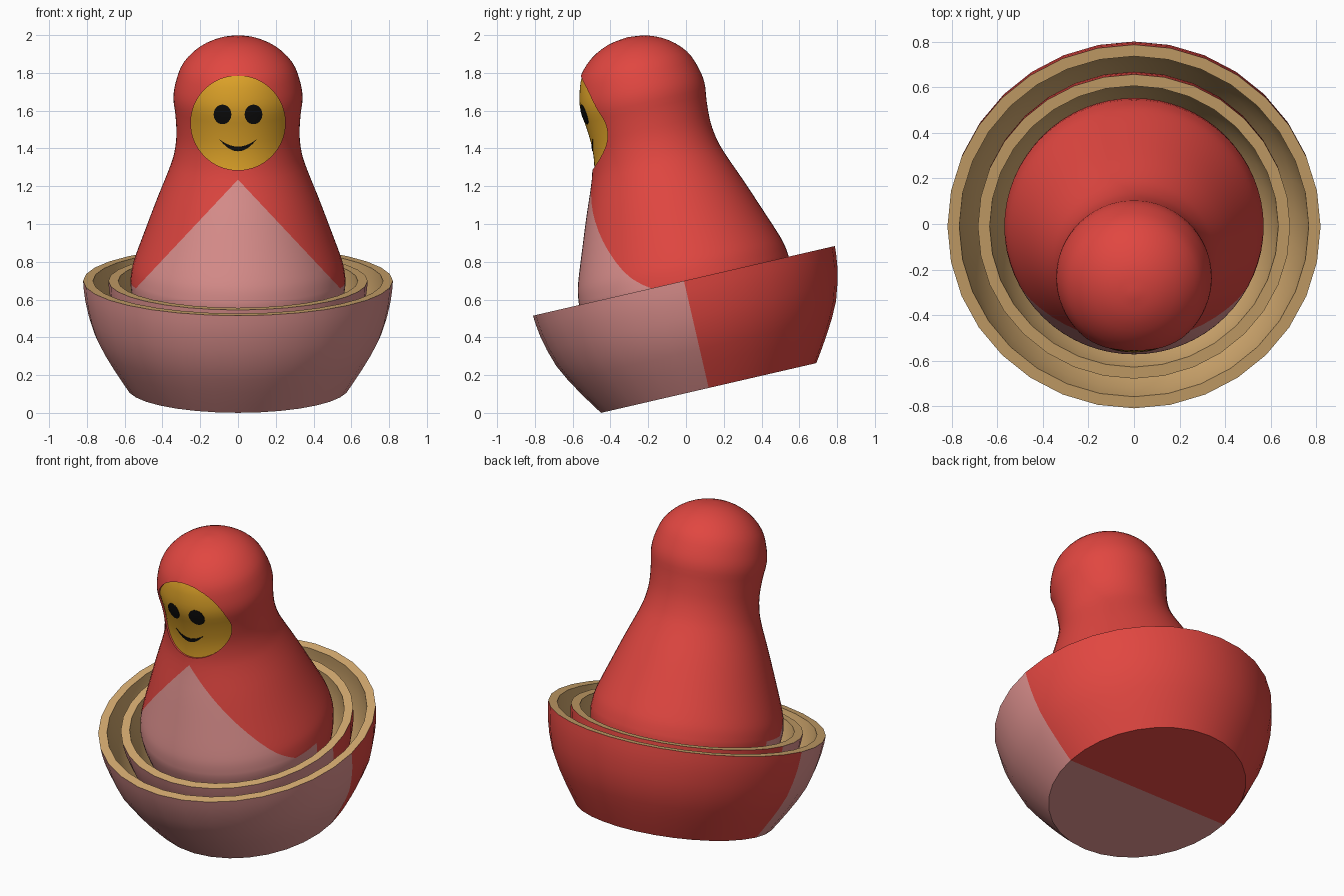
import bpy, bmesh, math
from mathutils import Matrix, Vector

if "Cube" in bpy.data.objects:
    bpy.data.objects.remove(bpy.data.objects["Cube"])

# Everything shares one axis that leans forward
TILT = Matrix.Translation((0, 0.12, 0.132)) @ Matrix.Rotation(math.radians(13), 4, 'X')
UNTILT = TILT.inverted()
RIM = 0.582


def material(name, rgb):
    m = bpy.data.materials.new(name)
    m.use_nodes = True
    m.diffuse_color = (*rgb, 1)
    m.node_tree.nodes["Principled BSDF"].inputs["Base Color"].default_value = (*rgb, 1)
    return m


red = material("red paint", (0.75, 0.062, 0.052))
pink = material("pink paint", (0.72, 0.28, 0.27))
wood = material("bare wood", (0.65, 0.4, 0.16))
yellow = material("yellow face", (0.74, 0.37, 0.022))
black = material("black paint", (0.004, 0.004, 0.004))


def make_object(name, bm, mats=()):
    bmesh.ops.recalc_face_normals(bm, faces=bm.faces)
    mesh = bpy.data.meshes.new(name)
    bm.to_mesh(mesh)
    bm.free()
    for m in mats:
        mesh.materials.append(m)
    obj = bpy.data.objects.new(name, mesh)
    bpy.context.scene.collection.objects.link(obj)
    return obj


def lathe(profile, steps):
    """Revolve (radius, height) points that start and end on the axis."""
    bm = bmesh.new()
    verts = [bm.verts.new((r, 0, h)) for r, h in profile]
    edges = [bm.edges.new(pair) for pair in zip(verts, verts[1:])]
    bmesh.ops.spin(bm, geom=verts + edges, cent=(0, 0, 0), axis=(0, 0, 1),
                   angle=2 * math.pi, steps=steps)
    bmesh.ops.remove_doubles(bm, verts=bm.verts, dist=0.0005)
    return bm


def smooth_curve(pts, n=3):
    """Catmull-Rom curve through the points."""
    pts = [Vector(p) for p in pts]
    ext = [pts[0]] + pts + [pts[-1]]
    out = []
    for a, b, c, d in zip(ext, ext[1:], ext[2:], ext[3:]):
        for i in range(n):
            t = i / n
            out.append(0.5 * (2 * b + (c - a) * t + (2 * a - 5 * b + 4 * c - d) * t ** 2
                              + (3 * b - a - 3 * c + d) * t ** 3))
    return out + [pts[-1]]


def prism(outline):
    """Cutter that runs front to back through an (x, z) outline."""
    bm = bmesh.new()
    face = bm.faces.new([bm.verts.new((x, -1, z)) for x, z in outline])
    ext = bmesh.ops.extrude_face_region(bm, geom=[face])
    moved = [v for v in ext["geom"] if isinstance(v, bmesh.types.BMVert)]
    bmesh.ops.translate(bm, verts=moved, vec=(0, 0.7, 0))
    cutter = make_object("cutter", bm)
    cutter.hide_render = True
    return cutter


def carve(obj, outline, operation):
    cutter = prism(outline)
    mod = obj.modifiers.new("carve", 'BOOLEAN')
    mod.object, mod.operation, mod.solver = cutter, operation, 'EXACT'
    deps = bpy.context.evaluated_depsgraph_get()
    mesh = bpy.data.meshes.new_from_object(obj.evaluated_get(deps))
    obj.modifiers.clear()
    obj.data = mesh
    bpy.data.objects.remove(cutter)


def ellipse(cx, cz, rx, rz, n):
    return [(cx + rx * math.cos(2 * math.pi * i / n), cz + rz * math.sin(2 * math.pi * i / n))
            for i in range(n)]


# Nested bowls: painted outside, bare wood rim and inside
BOWL = smooth_curve([(0.585, 0), (0.67, 0.13), (0.76, 0.295), (0.808, 0.47), (0.82, RIM)], 2)


def bowl(name, scale):
    lift = RIM * (1 - scale)
    wall = 0.052
    outer = [(r * scale, h * scale + lift) for r, h in BOWL]
    inner = [(r - wall, max(h, lift + 0.04)) for r, h in reversed(outer)]
    bm = lathe([(0, lift)] + outer + inner + [(0, lift + 0.04)], 32)
    bmesh.ops.recalc_face_normals(bm, faces=bm.faces)
    for f in bm.faces:
        c = f.calc_center_median()
        outward = f.normal.dot(Vector((c.x, c.y, 0))) > 0.001
        underside = c.z < lift + 0.01
        flat_top = f.normal.z > 0.9
        if (outward or underside) and not flat_top:
            f.material_index = 1 if c.y < 0 else 0
        else:
            f.material_index = 2
    bm.transform(TILT)
    return make_object(name, bm, (red, pink, wood))


parts = [bowl("outer_bowl", 1), bowl("middle_bowl", 0.837)]

# Doll body
LOWER = [(r * 0.695, h * 0.695 + RIM * 0.305) for r, h in BOWL]
UPPER = smooth_curve([(0.57, RIM), (0.562, 0.645), (0.544, 0.71), (0.495, 0.845),
                      (0.427, 1.028), (0.367, 1.18), (0.339, 1.27), (0.326, 1.37),
                      (0.331, 1.48), (0.342, 1.58), (0.327, 1.67), (0.29, 1.76),
                      (0.211, 1.84), (0.108, 1.89), (0, 1.906)])
DOLL = [(0, LOWER[0][1])] + LOWER[:-1] + [tuple(p) for p in UPPER]


def doll_shape(inset=1.0):
    bm = lathe([(r * inset, h) for r, h in DOLL], 64)
    bm.transform(TILT)
    return bm


# Apron: two slanted cuts across the front of the body
APEX, SLOPE = Vector((0, 0, 1.235)), 0.94
bm = doll_shape()
for side in (1, -1):
    front = [f for f in bm.faces if f.calc_center_median().z < 1.27
             and (UNTILT @ f.calc_center_median()).y < 0]
    geom = set(front) | {e for f in front for e in f.edges} | {v for f in front for v in f.verts}
    bmesh.ops.bisect_plane(bm, geom=list(geom), dist=0.0001, plane_co=APEX,
                           plane_no=(side, 0, SLOPE))
for f in bm.faces:
    c = f.calc_center_median()
    local = UNTILT @ c
    below = abs(c.x) + SLOPE * (c.z - APEX.z) < 0
    if local.y < 0 and (below or local.z < RIM):
        f.material_index = 1
doll = make_object("doll_body", bm, (red, pink))

# Face set slightly into the head
FACE = ellipse(0, 1.535, 0.25, 0.25, 64)
carve(doll, FACE, 'DIFFERENCE')
face = make_object("face", doll_shape(0.967), (yellow,))
carve(face, FACE, 'INTERSECT')
parts += [doll, face]

# Eyes and smile, thinly raised from the face
steps = [i / 10 for i in range(-10, 11)]
SMILE = [(0.1 * u, 1.385 + 0.065 * u * u) for u in steps]
SMILE += [(0.1 * u, 1.41 + 0.04 * u * u) for u in reversed(steps[1:-1])]
features = {"right_eye": ellipse(-0.082, 1.58, 0.047, 0.052, 24),
            "left_eye": ellipse(0.082, 1.58, 0.047, 0.052, 24),
            "smile": SMILE}
for name, outline in features.items():
    feature = make_object(name, doll_shape(0.975), (black,))
    carve(feature, outline, 'INTERSECT')
    parts.append(feature)

# Smooth shading with sharp rims
bpy.ops.object.select_all(action='DESELECT')
for obj in parts:
    obj.select_set(True)
bpy.context.view_layer.objects.active = parts[0]
bpy.ops.object.shade_smooth_by_angle(angle=math.radians(30))
